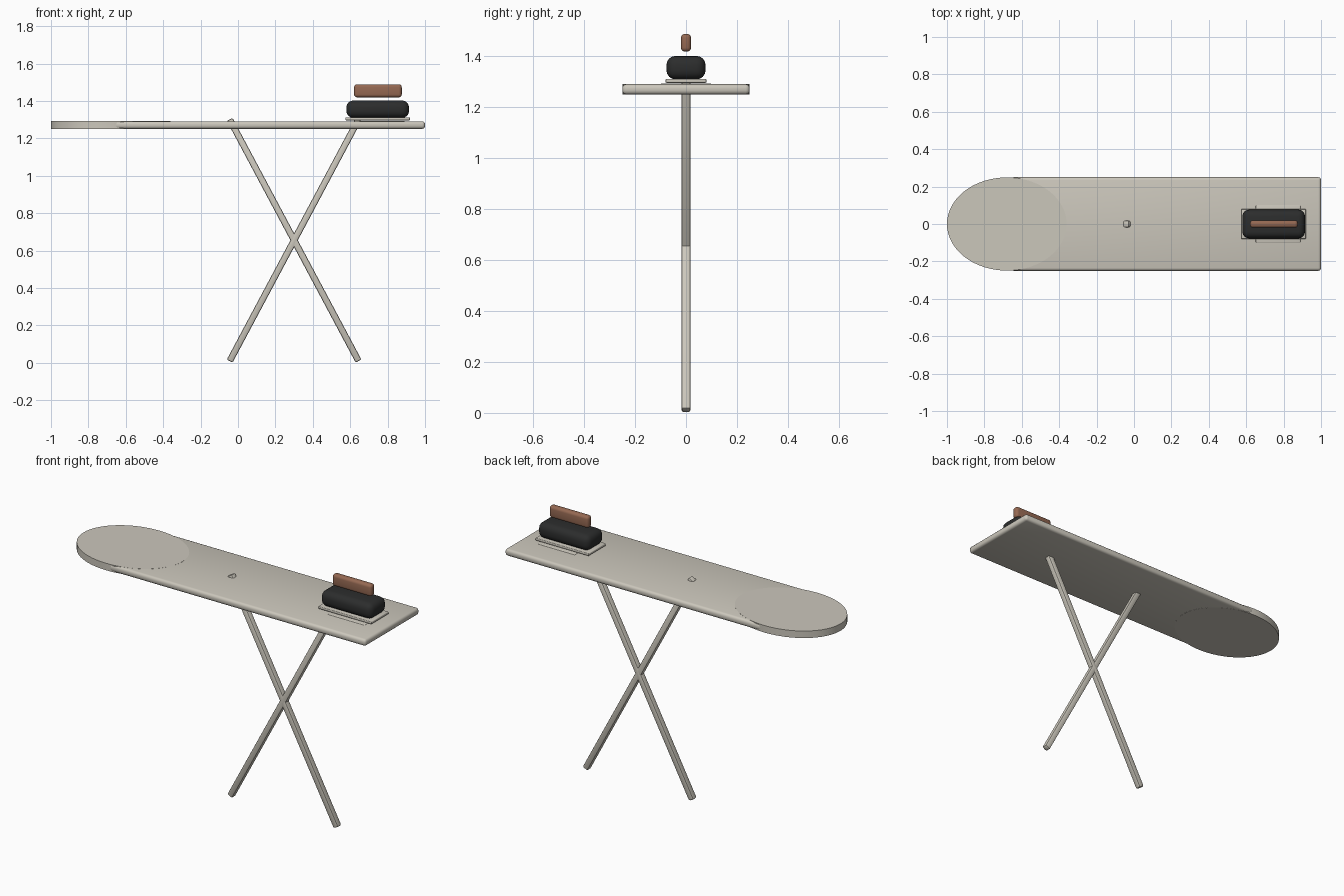
import bpy, math

if "Cube" in bpy.data.objects:
    bpy.data.objects.remove(bpy.data.objects["Cube"])


def material(name, rgb):
    m = bpy.data.materials.new(name)
    m.diffuse_color = (*rgb, 1)
    m.use_nodes = True
    m.node_tree.nodes["Principled BSDF"].inputs["Base Color"].default_value = m.diffuse_color
    return m


PALE = material("warm_pale_grey", (0.60, 0.57, 0.50))
BLACK = material("charcoal", (0.025, 0.026, 0.026))
BROWN = material("brown", (0.30, 0.14, 0.085))


def finish(ob, name, mat, angle=30):
    ob.name = name
    ob.data.materials.append(mat)
    bpy.ops.object.shade_smooth_by_angle(angle=math.radians(angle))
    return ob


def rounded_box(name, centre, size, bevel, mat, segments=3, tilt=0):
    bpy.ops.mesh.primitive_cube_add(size=1, location=centre)
    ob = bpy.context.object
    ob.scale = size
    bpy.ops.object.transform_apply(location=False, rotation=False, scale=True)
    ob.rotation_euler.y = tilt
    mod = ob.modifiers.new("rounding", 'BEVEL')
    mod.width = bevel
    mod.segments = segments
    bpy.ops.object.modifier_apply(modifier=mod.name)
    return finish(ob, name, mat, 40)


# Board: long rounded slab with an oval nose, a hair thicker than the slab
rounded_box("board", (0.17, 0, 1.271), (1.66, 0.50, 0.040), 0.015, PALE)
bpy.ops.mesh.primitive_cylinder_add(vertices=64, radius=1, depth=1,
                                    location=(-0.68, 0, 1.271))
nose = bpy.context.object
nose.scale = (0.32, 0.249, 0.041)
bpy.ops.object.transform_apply(location=False, rotation=False, scale=True)
finish(nose, "board_nose", PALE)

# Crossed legs
for side, tilt in (("left", 0.49), ("right", -0.49)):
    rounded_box(f"{side}_leg", (0.30, 0, 0.655), (0.035, 0.035, 1.464),
                0.008, PALE, 2, tilt)

# Iron: rest, sole plate, body and handle
rounded_box("iron_rest", (0.77, 0, 1.288), (0.24, 0.20, 0.012), 0.005, PALE)
rounded_box("sole_plate", (0.747, 0, 1.304), (0.345, 0.16, 0.015), 0.004, PALE)
rounded_box("iron_body", (0.747, 0, 1.356), (0.335, 0.154, 0.092), 0.036, BLACK, 4)
rounded_box("iron_handle", (0.748, 0, 1.454), (0.255, 0.04, 0.07), 0.016, BROWN, 4)
